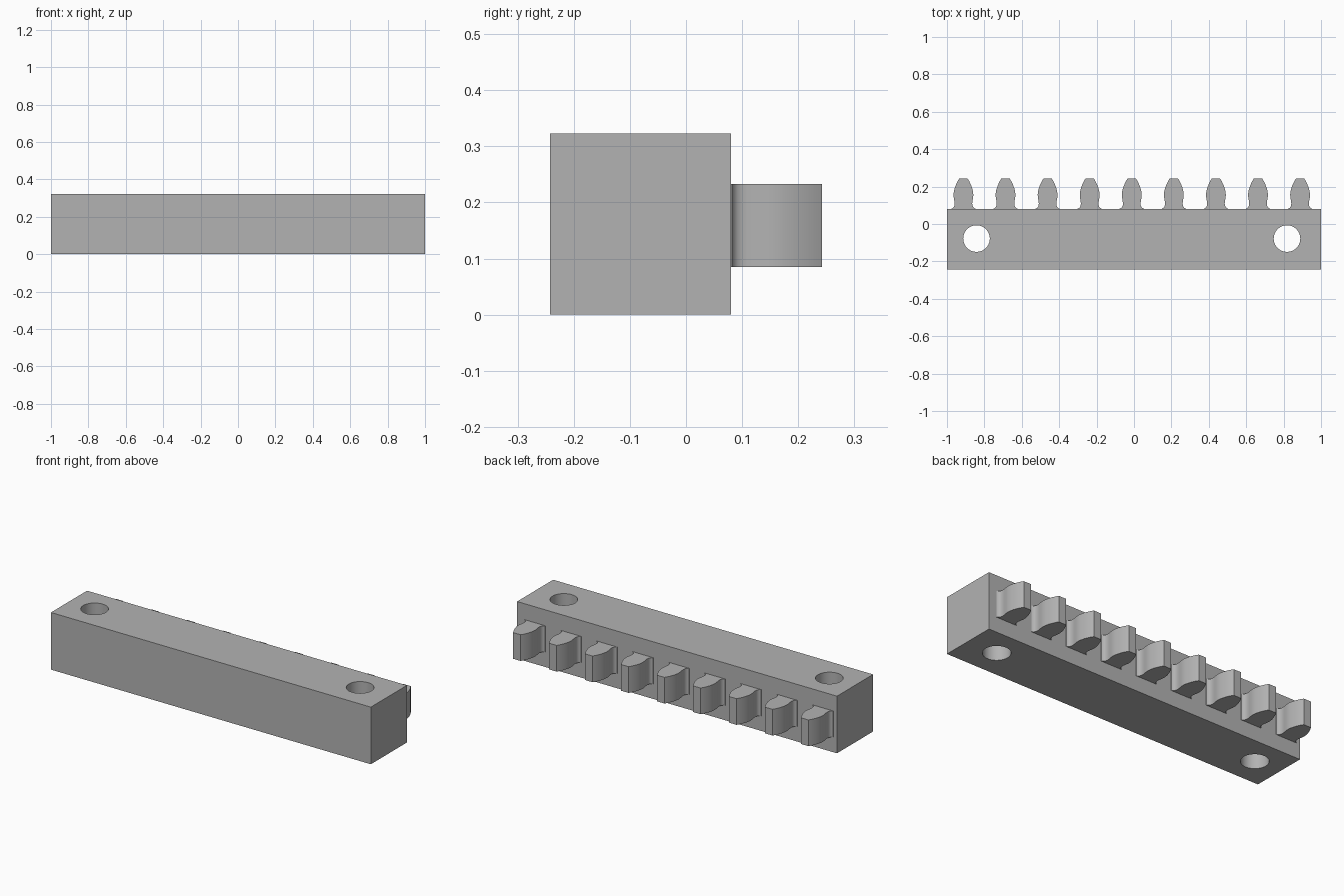
import bpy
import bmesh

if "Cube" in bpy.data.objects:
    bpy.data.objects.remove(bpy.data.objects["Cube"], do_unlink=True)

# Single grey material
grey = bpy.data.materials.new("plain_grey")
grey.use_nodes = True
colour = (0.45, 0.45, 0.45, 1)
grey.diffuse_color = colour
grey.node_tree.nodes["Principled BSDF"].inputs["Base Color"].default_value = colour

PITCH = 0.225
OFFSET = -0.012
BACK = 0.08


def smooth(obj):
    bpy.ops.object.select_all(action="DESELECT")
    obj.select_set(True)
    bpy.context.view_layer.objects.active = obj
    bpy.ops.object.shade_smooth_by_angle(angle=0.5)


# Rectangular bar
bpy.ops.mesh.primitive_cube_add(size=1, location=(0, -0.081, 0.1615))
bar = bpy.context.object
bar.name = "rack_bar"
bar.scale = (2, 0.322, 0.323)
bpy.ops.object.transform_apply(location=True, scale=True)
bar.data.materials.append(grey)

# Two vertical mounting holes
for side in (-1, 1):
    bpy.ops.mesh.primitive_cylinder_add(
        vertices=64, radius=0.071, depth=1,
        location=(OFFSET + side * 0.83, -0.078, 0.16))
    cutter = bpy.context.object
    cutter.name = "hole_cutter"
    cutter.hide_render = True
    cutter.data.materials.append(grey)
    cut = bar.modifiers.new("mounting_hole", "BOOLEAN")
    cut.operation = "DIFFERENCE"
    cut.solver = "EXACT"
    cut.object = cutter
    bpy.context.view_layer.objects.active = bar
    bpy.ops.object.modifier_apply(modifier=cut.name)
    bpy.data.objects.remove(cutter, do_unlink=True)
smooth(bar)

# Half profile of a tooth: half width and y, from root fillet to tip
flank = [(0.066, BACK - 0.002), (0.064, 0.082), (0.056, 0.086), (0.051, 0.092),
         (0.048, 0.1), (0.047, 0.11), (0.049, 0.125), (0.052, 0.142),
         (0.053, 0.157), (0.051, 0.175), (0.046, 0.194), (0.039, 0.212),
         (0.031, 0.229), (0.023, 0.242)]
outline = flank + [(-x, y) for x, y in reversed(flank)]

# Row of nine identical teeth
bm = bmesh.new()
face = bm.faces.new([bm.verts.new((x, y, 0.085)) for x, y in outline])
top = bmesh.ops.extrude_face_region(bm, geom=[face])["geom"]
bmesh.ops.translate(bm, vec=(0, 0, 0.148),
                    verts=[v for v in top if isinstance(v, bmesh.types.BMVert)])
bmesh.ops.recalc_face_normals(bm, faces=bm.faces)
tooth_mesh = bpy.data.meshes.new("tooth")
bm.to_mesh(tooth_mesh)
bm.free()
tooth_mesh.materials.append(grey)

for i in range(9):
    tooth = bpy.data.objects.new(f"tooth_{i + 1}", tooth_mesh)
    tooth.location.x = OFFSET + (i - 4) * PITCH
    bpy.context.collection.objects.link(tooth)
smooth(tooth)
